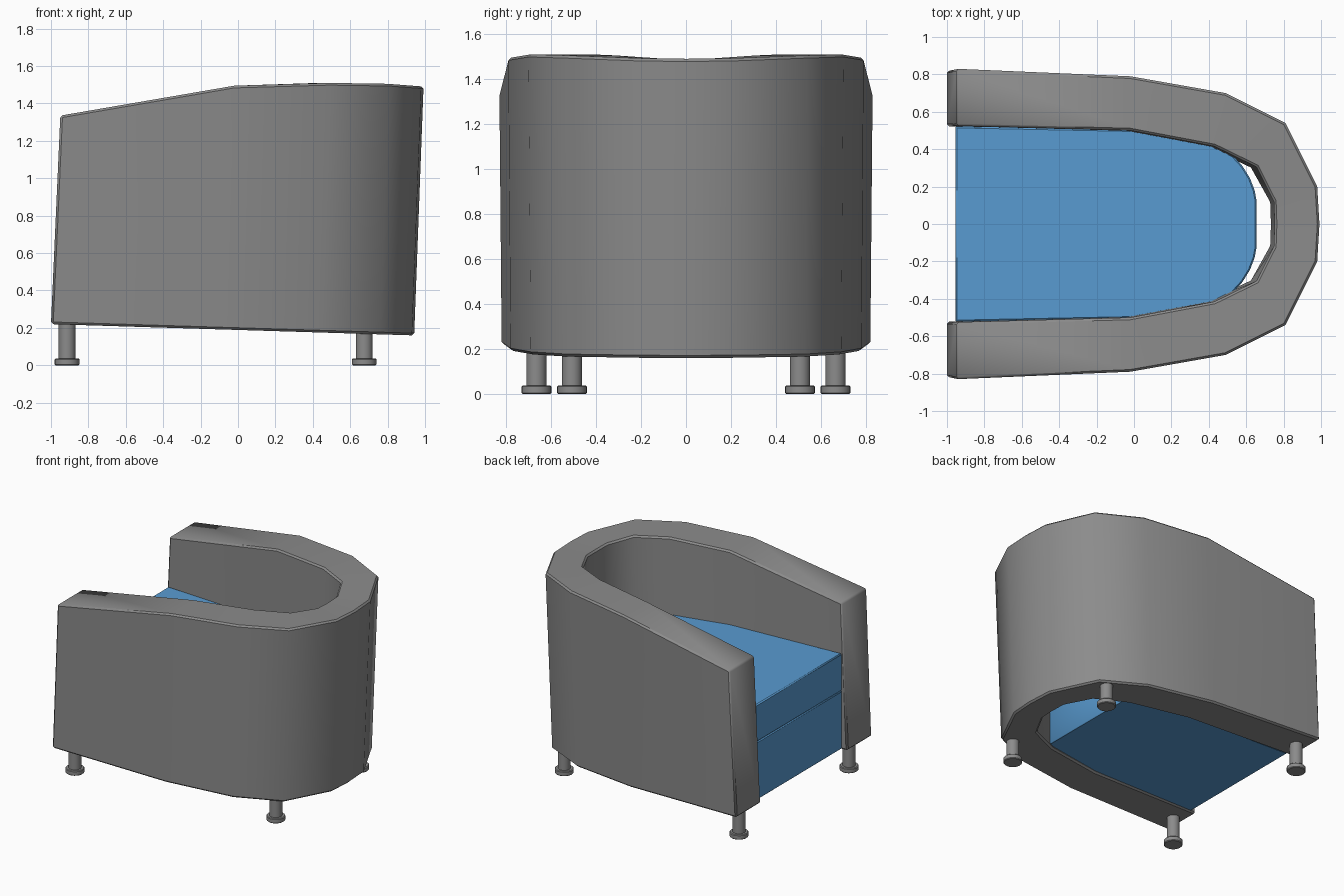
import bpy, bmesh, math

if "Cube" in bpy.data.objects:
    bpy.data.objects.remove(bpy.data.objects["Cube"])


def material(name, color):
    m = bpy.data.materials.new(name)
    m.diffuse_color = (*color, 1)
    m.use_nodes = True
    m.node_tree.nodes["Principled BSDF"].inputs["Base Color"].default_value = m.diffuse_color
    return m


GREY = material("grey fabric", (0.26, 0.26, 0.26))
BLUE = material("blue cushion", (0.10, 0.33, 0.64))


def finish(bm, name, mat, bevel=0.0, bevel_angle=50, smooth=40):
    """Chamfer the sharp edges, then smooth the gentle ones."""
    bmesh.ops.recalc_face_normals(bm, faces=bm.faces)
    if bevel:
        sharp = [e for e in bm.edges
                 if e.is_manifold and e.calc_face_angle() > math.radians(bevel_angle)]
        bmesh.ops.bevel(bm, geom=sharp, offset=bevel, segments=1,
                        affect='EDGES', profile=0.5)
    me = bpy.data.meshes.new(name)
    bm.to_mesh(me)
    bm.free()
    me.materials.append(mat)
    ob = bpy.data.objects.new(name, me)
    bpy.context.collection.objects.link(ob)
    bpy.ops.object.select_all(action='DESELECT')
    ob.select_set(True)
    bpy.context.view_layer.objects.active = ob
    bpy.ops.object.shade_smooth_by_angle(angle=math.radians(smooth))
    return ob


# Tub shell: stations run along one arm to the middle of the back
# outer x, outer y, inner x, inner y, top z, lean of the inner wall
STATIONS = [
    (-0.95, 0.83, -0.95, 0.525, 1.335, 0.05),
    (-0.02, 0.79, -0.02, 0.50, 1.495, 0.05),
    (0.49, 0.70, 0.43, 0.415, 1.51, 0.04),
    (0.81, 0.54, 0.655, 0.305, 1.505, 0.03),
    (0.98, 0.20, 0.748, 0.12, 1.492, 0.02),
    (0.992, 0.0, 0.752, 0.0, 1.49, 0.02),
]


def under(x):
    return 0.22 - 0.031 * (x + 1)


bm = bmesh.new()
rings = []
path = [(s, 1) for s in STATIONS] + [(s, -1) for s in STATIONS[-2::-1]]
for (ox, oy, ix, iy, z, lean), side in path:
    bx, cx = ox - 0.05, ix - lean
    rings.append([bm.verts.new(p) for p in (
        (ox, side * oy, z), (ix, side * iy, z),
        (cx, side * (iy - 0.003), under(cx)),
        (bx, side * (oy - 0.01), under(bx)))])
for a, b in zip(rings, rings[1:]):
    for i in range(4):
        j = (i + 1) % 4
        bm.faces.new((a[i], a[j], b[j], b[i]))
bm.faces.new(rings[0])
bm.faces.new(rings[-1][::-1])
finish(bm, "tub_shell", GREY, 0.012)


# Seat parts: flat outlines extruded upward, sinking slightly to the back
def cushion(name, half, z0, z1, bevel):
    outline = half + [(x, -y) for x, y in reversed(half)]
    bm = bmesh.new()
    low, high = ([bm.verts.new((x, y, z - 0.022 * (x + 0.955))) for x, y in outline]
                 for z in (z0, z1))
    bm.faces.new(low)
    bm.faces.new(high)
    n = len(outline)
    for i in range(n):
        j = (i + 1) % n
        bm.faces.new((low[i], low[j], high[j], high[i]))
    finish(bm, name, BLUE, bevel)


SIDE = [(-0.955, 0.522), (-0.02, 0.503), (0.43, 0.42)]
cushion("seat_base", SIDE, 0.225, 0.668, 0.006)
cushion("seat_cushion",
        SIDE + [(0.53, 0.365), (0.58, 0.31), (0.62, 0.245), (0.645, 0.18), (0.656, 0.12)],
        0.668, 0.955, 0.008)


# Legs: a round post on a wider foot disc
def leg(name, x, y):
    bm = bmesh.new()
    n = 24
    prev = None
    for r, z in ((0.061, 0.0), (0.066, 0.005), (0.066, 0.032),
                 (0.061, 0.037), (0.045, 0.037), (0.045, under(x) + 0.02)):
        ring = [bm.verts.new((x + r * math.cos(2 * math.pi * k / n),
                              y + r * math.sin(2 * math.pi * k / n), z)) for k in range(n)]
        if prev:
            for k in range(n):
                j = (k + 1) % n
                bm.faces.new((prev[k], prev[j], ring[j], ring[k]))
        else:
            bm.faces.new(ring[::-1])
        prev = ring
    bm.faces.new(prev)
    finish(bm, name, GREY)


for side, word in ((1, "left"), (-1, "right")):
    leg("front_leg_" + word, -0.914, side * 0.665)
    leg("back_leg_" + word, 0.675, side * 0.507)
